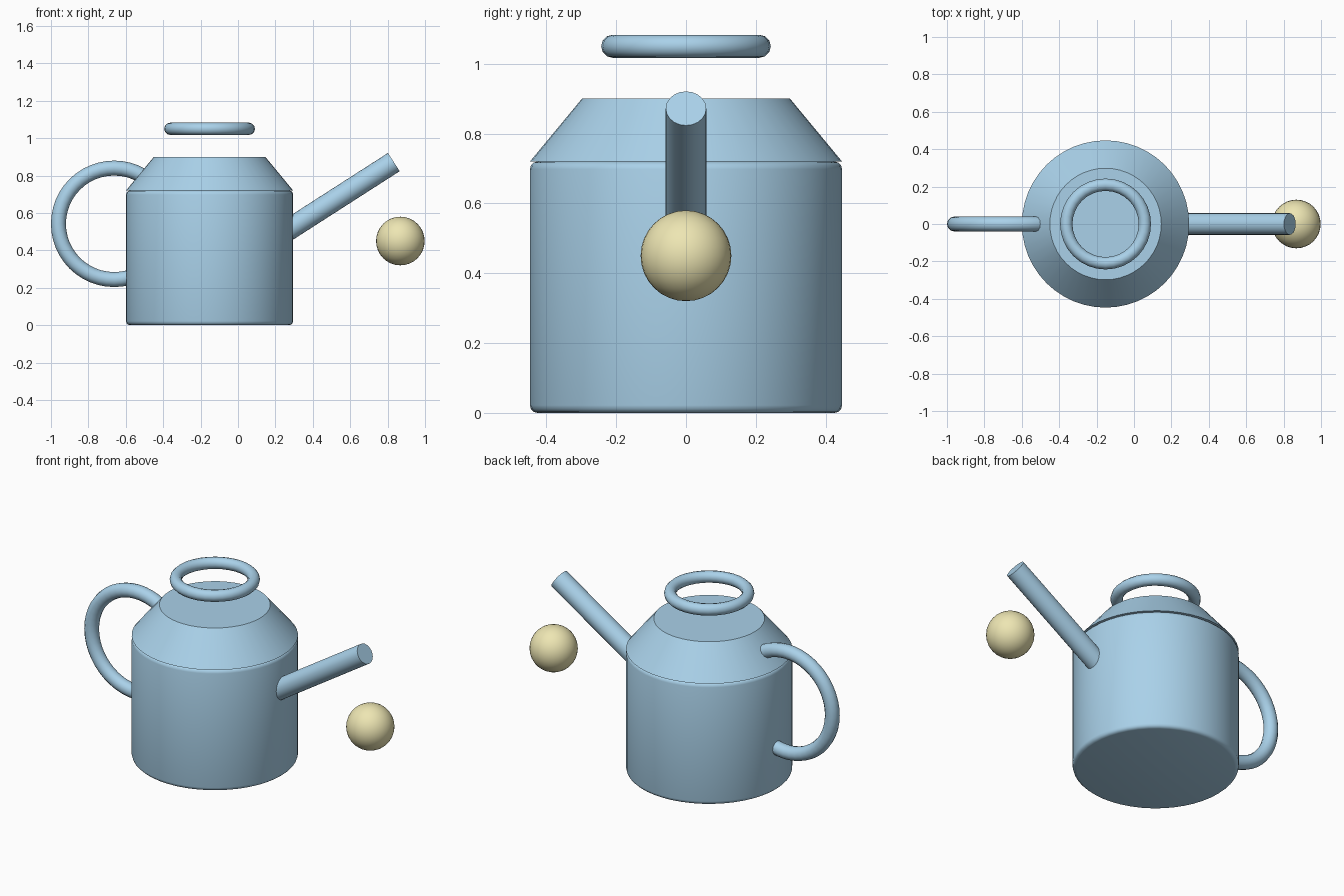
import bpy
from math import pi
from mathutils import Vector

if "Cube" in bpy.data.objects:
    bpy.data.objects.remove(bpy.data.objects["Cube"])

CX = -0.152   # kettle axis


def material(name, rgb):
    m = bpy.data.materials.new(name)
    m.diffuse_color = (*rgb, 1)
    m.use_nodes = True
    m.node_tree.nodes["Principled BSDF"].inputs["Base Color"].default_value = m.diffuse_color
    return m


blue = material("blue_enamel", (0.40, 0.64, 0.82))
yellow = material("yellow", (0.85, 0.79, 0.45))


def finish(name, mat, angle=40):
    ob = bpy.context.object
    ob.name = name
    ob.data.materials.append(mat)
    bpy.ops.object.shade_smooth_by_angle(angle=angle * pi / 180)
    return ob


# Body: cylinder with softly rounded rims
bpy.ops.mesh.primitive_cylinder_add(vertices=48, radius=0.447, depth=0.72,
                                    location=(CX, 0, 0.36))
body = bpy.context.object
bevel = body.modifiers.new("rounded_rims", 'BEVEL')
bevel.width = 0.022
bevel.segments = 3
bevel.limit_method = 'ANGLE'
bevel.angle_limit = pi / 4
bpy.ops.object.modifier_apply(modifier=bevel.name)
finish("body", blue)

# Sloping shoulder
bpy.ops.mesh.primitive_cone_add(vertices=48, radius1=0.447, radius2=0.298,
                                depth=0.18, location=(CX, 0, 0.81))
finish("shoulder", blue)

# Ring hovering above the top
bpy.ops.mesh.primitive_torus_add(major_radius=0.21, minor_radius=0.033,
                                 major_segments=32, minor_segments=12,
                                 location=(CX, 0, 1.05))
finish("top_ring", blue)

# Side handle: upright ring sunk into the body
bpy.ops.mesh.primitive_torus_add(major_radius=0.298, minor_radius=0.04,
                                 major_segments=48, minor_segments=12,
                                 location=(-0.662, 0, 0.542),
                                 rotation=(pi / 2, 0, 0))
finish("side_handle", blue)

# Straight spout
start, end = Vector((0.21, 0, 0.472)), Vector((0.833, 0, 0.872))
axis = end - start
bpy.ops.mesh.primitive_cylinder_add(
    vertices=20, radius=0.058, depth=axis.length, location=(start + end) / 2,
    rotation=axis.to_track_quat('Z', 'Y').to_euler())
finish("spout", blue)

# Ball below the spout tip
bpy.ops.mesh.primitive_uv_sphere_add(segments=32, ring_count=16, radius=0.13,
                                     location=(0.868, 0, 0.45))
finish("ball", yellow)
